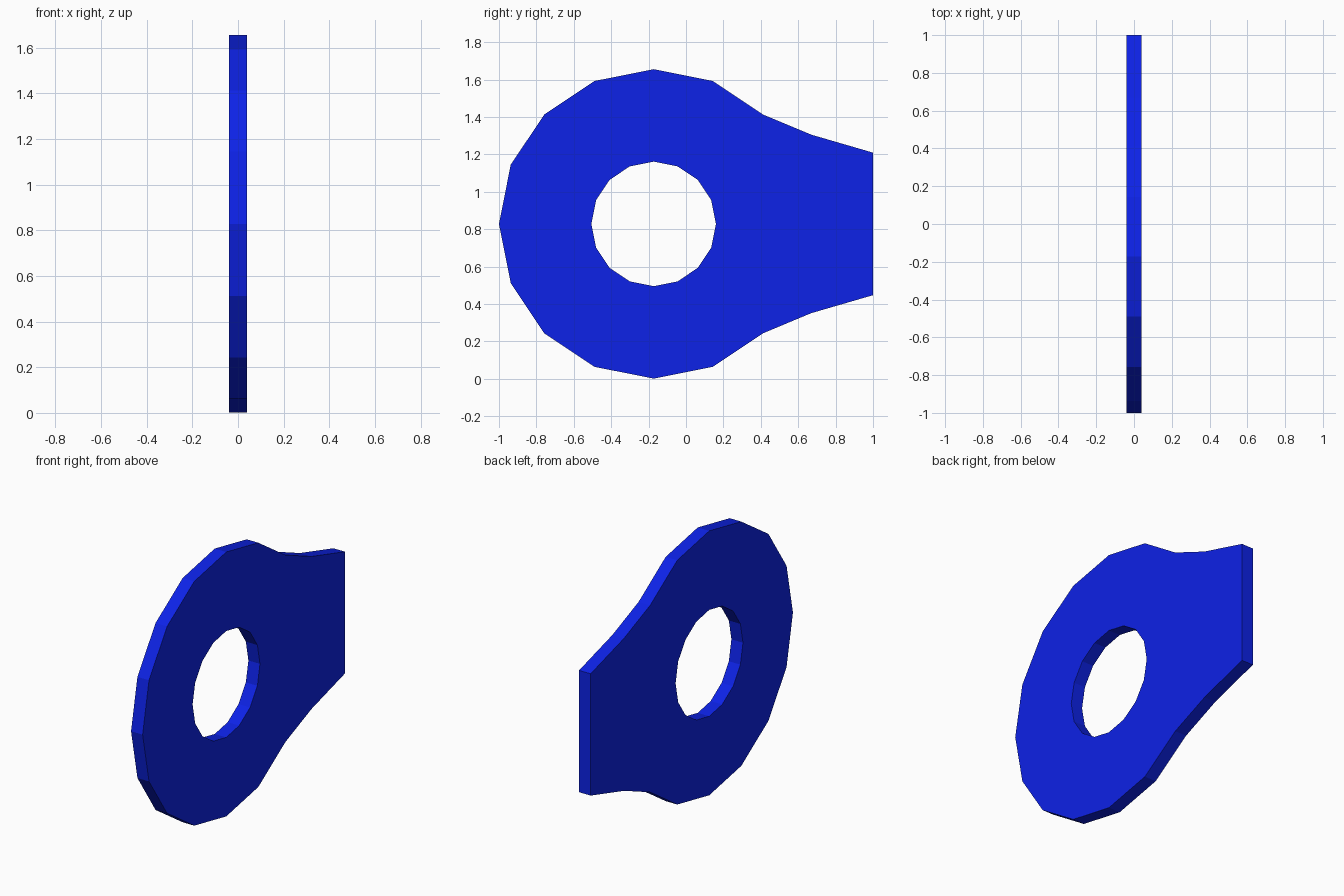
import bpy, bmesh
from math import cos, sin, radians

if "Cube" in bpy.data.objects:
    bpy.data.objects.remove(bpy.data.objects["Cube"])

CY, CZ = -0.173, 0.828      # ring centre
R_OUT, R_IN = 0.827, 0.333
HALF = 0.04                 # half thickness


def arc(radius, first, last):
    """Points on a 16-sided circle, from step first to step last."""
    return [(CY + radius * cos(radians(22.5 * i)), CZ + radius * sin(radians(22.5 * i)))
            for i in range(first, last + 1)]


# Outline: round head flowing into a flared tab, plus the round hole
tab_top = [(1.0, CZ + 0.381), (0.67, CZ + 0.477)]
tab_bottom = [(y, 2 * CZ - z) for y, z in reversed(tab_top)]
outline = tab_top + arc(R_OUT, 2, 14) + tab_bottom
hole = arc(R_IN, 0, 15)

bm = bmesh.new()
edges = []
for loop in (outline, hole):
    vs = [bm.verts.new((-HALF, y, z)) for y, z in loop]
    edges += [bm.edges.new((a, b)) for a, b in zip(vs, vs[1:] + vs[:1])]

# Fill the flat side and extrude it to a plate
bmesh.ops.triangle_fill(bm, use_beauty=True, use_dissolve=False, edges=edges)
ext = bmesh.ops.extrude_face_region(bm, geom=bm.faces[:], use_keep_orig=True)
bmesh.ops.translate(bm, vec=(2 * HALF, 0, 0),
                    verts=[g for g in ext["geom"] if isinstance(g, bmesh.types.BMVert)])
bmesh.ops.recalc_face_normals(bm, faces=bm.faces[:])

mesh = bpy.data.meshes.new("lug_plate")
bm.to_mesh(mesh)
bm.free()
plate = bpy.data.objects.new("lug_plate", mesh)
bpy.context.collection.objects.link(plate)

# Blue paint
blue = bpy.data.materials.new("blue_paint")
blue.diffuse_color = (0.004, 0.016, 0.8, 1)
blue.use_nodes = True
blue.node_tree.nodes["Principled BSDF"].inputs["Base Color"].default_value = blue.diffuse_color
mesh.materials.append(blue)
